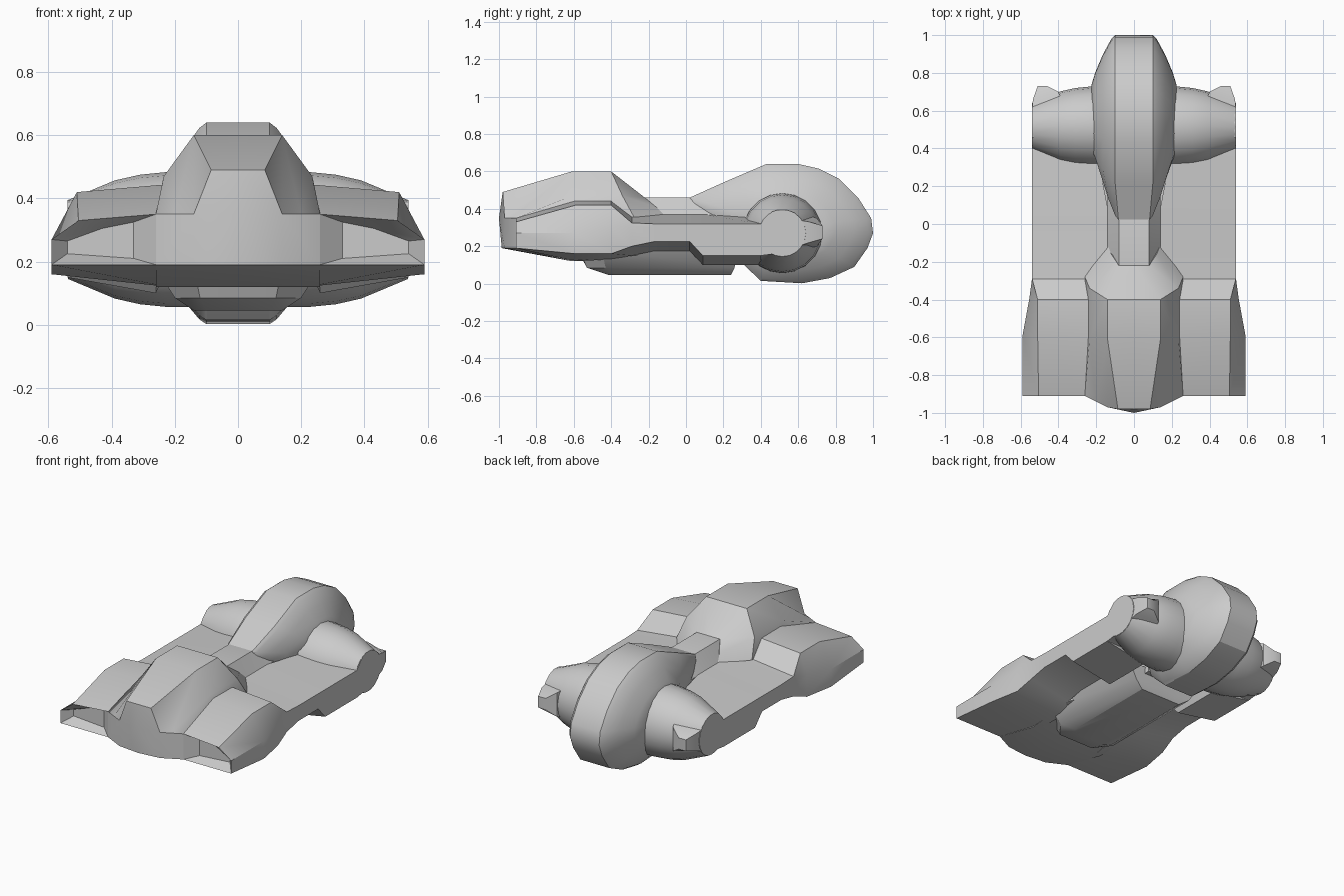
import bpy, bmesh, math
from mathutils import Vector


def loft(name, rows, closed=False, caps=(True, True), mirror=True):
    """Skin a list of equal-length point rows, optionally mirrored over x = 0."""
    bm = bmesh.new()
    grid = [[bm.verts.new(p) for p in r] for r in rows]
    n = len(rows[0])
    for a, b in zip(grid, grid[1:]):
        for i in range(n if closed else n - 1):
            j = (i + 1) % n
            bm.faces.new((a[i], a[j], b[j], b[i]))
    if caps[0]:
        bm.faces.new(grid[0])
    if caps[1]:
        bm.faces.new(grid[-1])
    if mirror:
        dup = bmesh.ops.duplicate(bm, geom=bm.verts[:] + bm.edges[:] + bm.faces[:])
        for v in [g for g in dup["geom"] if isinstance(g, bmesh.types.BMVert)]:
            v.co.x *= -1
    bmesh.ops.remove_doubles(bm, verts=bm.verts[:], dist=0.0005)
    bmesh.ops.dissolve_degenerate(bm, edges=bm.edges[:], dist=0.0005)
    bmesh.ops.recalc_face_normals(bm, faces=bm.faces[:])
    me = bpy.data.meshes.new(name)
    bm.to_mesh(me)
    bm.free()
    ob = bpy.data.objects.new(name, me)
    bpy.context.collection.objects.link(ob)
    bpy.ops.object.select_all(action='DESELECT')
    ob.select_set(True)
    bpy.context.view_layer.objects.active = ob
    bpy.ops.object.shade_smooth_by_angle(angle=math.radians(28))
    return ob


# Front hull with raised canopy (half sections, rear to nose)
A = (.14, -.40, .60)
B = (.14, -.61, .60)
C = (.14, -.97, .35)
S = (.20, -.94, .35)
loft("front_hull", [
    [(0, -.22, .46), (.08, -.22, .46), (.08, -.22, .46), (.12, -.16, .41),
     (.14, -.11, .36), (.14, -.11, .17), (.07, -.11, .17), (0, -.11, .17)],
    [(0, -.40, .60), A, A, (.235, -.34, .47),
     (.26, -.28, .36), (.26, -.28, .15), (.14, -.28, .15), (0, -.28, .15)],
    [(0, -.61, .60), B, B, (.235, -.61, .47),
     (.26, -.61, .36), (.26, -.61, .12), (.14, -.61, .12), (0, -.61, .12)],
    [(0, -.98, .49), (.085, -.98, .49), C, S,
     (.26, -.91, .35), (.26, -.91, .19), (.14, -.97, .19), (0, -.985, .19)],
], caps=(True, False))

# Nose plate closing the hull
loft("nose_plate", [
    [(0, -.98, .49), (.085, -.98, .49), (.14, -.97, .35), (.26, -.91, .35)],
    [(0, -1, .35), (.14, -.97, .35), (.14, -.97, .35), (.26, -.91, .35)],
    [(0, -.985, .19), (.14, -.97, .19), (.14, -.97, .19), (.26, -.91, .19)],
], caps=(False, False))

# Side pods running back into the arms, with recessed front openings


def pod(y, top_in, top_out, mid, bot_out, bot_in, xi=.14, xt=.54, xo=.54, xb=.26):
    return [(xi, y, top_in), (xt, y, top_out), (xo, y, mid), (xo, y, bot_out), (xb, y, bot_in)]


loft("side_pods", [
    pod(-.85, .325, .305, .265, .225, .21, .33, .43, .54, .33),
    pod(-.91, .35, .33, .27, .19, .19, .26, .505, .59, .26),
    pod(-.59, .445, .42, .27, .16, .12, .22, .51, .59, .22),
    pod(-.40, .445, .42, .30, .16, .13, .20, .51, .555, .20),
    pod(-.29, .37, .325, .31, .20, .15),
    pod(-.17, .37, .32, .30, .225, .175),
    pod(.02, .37, .32, .30, .225, .175),
    pod(.09, .37, .32, .30, .15, .10),
    pod(.40, .35, .32, .30, .15, .10, .20),
], closed=True)

# Flat round-ended arm tips
tip = [(.40, .15), (.40, .32), (.46, .385)]
tip += [(.515 + .125 * math.cos(t), .272 + .125 * math.sin(t))
        for t in [math.radians(100 - 20 * i) for i in range(11)]] + [(.46, .158)]
loft("arm_tips", [[(x, y, z) for y, z in tip] for x in (.40, .54)], closed=True)

# Tapered axle housings
loft("axle_housings", [
    [(x, .515 + r * math.cos(math.tau * i / 20), .27 + r * math.sin(math.tau * i / 20))
     for i in range(20)]
    for x, r in ((.10, .215), (.23, .213), (.31, .205), (.39, .187), (.538, .125))], closed=True)

# Small rear thruster blocks on the housings
loft("rear_thrusters", [
    [(.36, .60, .17), (.54, .60, .20), (.54, .60, .34), (.36, .60, .38)],
    [(.40, .70, .20), (.535, .66, .22), (.535, .66, .33), (.40, .70, .35)],
    [(.46, .73, .24), (.51, .73, .24), (.51, .73, .31), (.46, .73, .31)],
], closed=True)

# Big rear wheel pod: teardrop outline shrunk toward the hub to round the sides
outline = [(.02, .40), (.02, .46), (.22, .55), (.43, .64), (.60, .64), (.71, .615), (.82, .56),
           (.92, .46), (.99, .35), (1.0, .27), (.97, .19), (.90, .09), (.77, .03),
           (.62, .002), (.40, .015), (.31, .10)]
hub = Vector((.53, .30))


def ring(hw, s):
    pts = []
    for p in outline:
        q = hub + (Vector(p) - hub) * s
        w = hw * (.82 if p[0] < .1 else 1)
        pts.append((w, q.x, q.y))
    return pts


rings = [(.10, 1), (.122, .95), (.165, .78), (.205, .58), (.225, .44)]
loft("rear_wheel_pod",
     [[(-x, y, z) for x, y, z in ring(*r)] for r in reversed(rings)] + [ring(*r) for r in rings],
     closed=True, mirror=False)

# Centre spine joining canopy and wheel pod
loft("centre_spine", [
    [(-.08, y, .462), (.08, y, .462), (.14, y, .365), (.14, y, .14), (-.14, y, .14), (-.14, y, .365)]
    for y in (-.22, .06)] + [
    [(-.08, .30, .40), (.08, .30, .40), (.14, .30, .365), (.14, .30, .14), (-.14, .30, .14),
     (-.14, .30, .365)]], closed=True, mirror=False)

# Belly tub (half plan rings, top to bottom)
loft("belly_tub", [
    [(0, -.58, .18), (.14, -.57, .18), (.26, -.45, .18), (.26, .27, .18), (0, .27, .18)],
    [(0, -.53, .085), (.12, -.53, .085), (.20, -.43, .085), (.20, .26, .085), (0, .26, .085)],
    [(0, -.41, .045), (.10, -.41, .045), (.14, -.37, .045), (.14, .24, .045), (0, .24, .045)],
])
